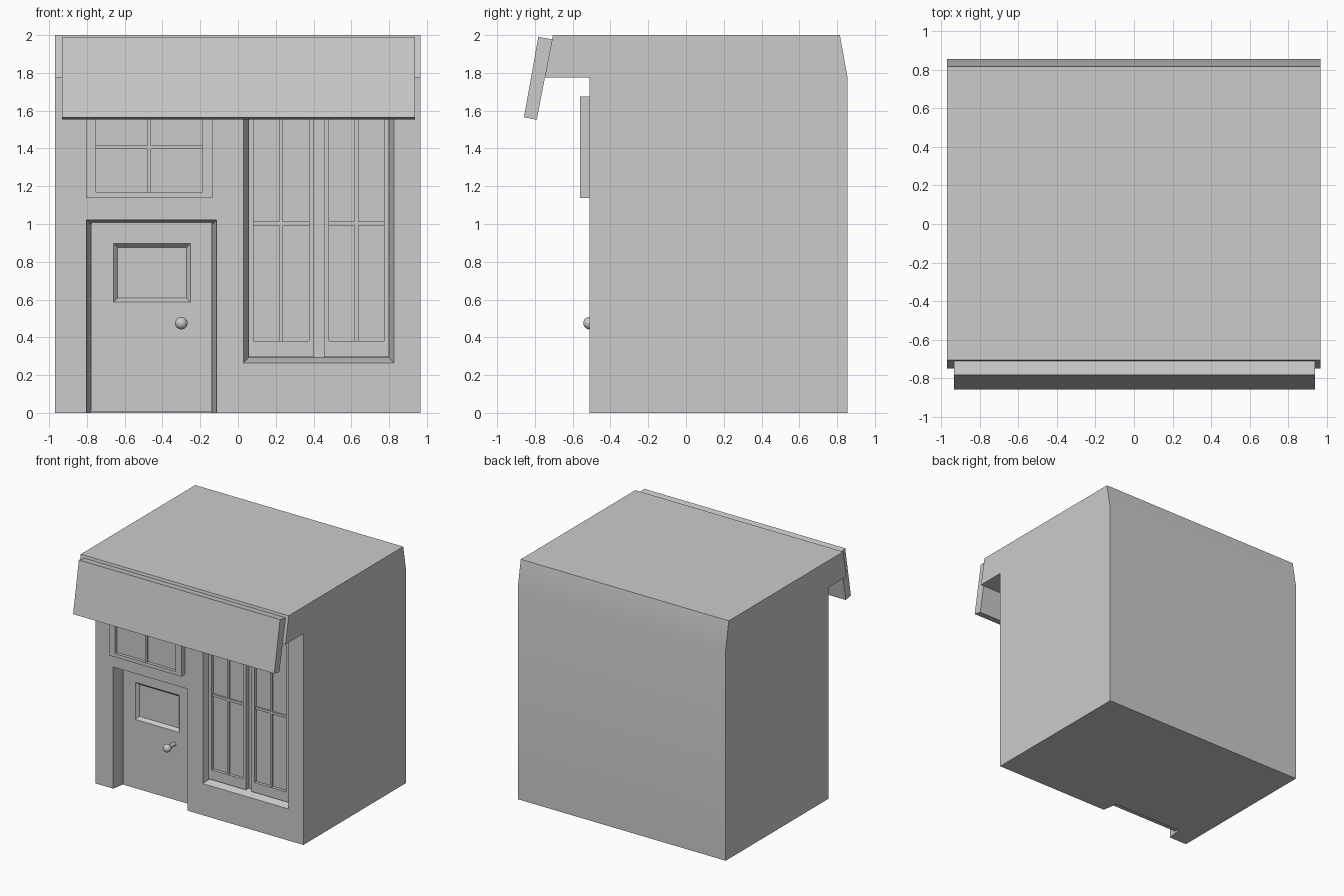
import bpy, bmesh
from mathutils import Vector

if "Cube" in bpy.data.objects:
    bpy.data.objects.remove(bpy.data.objects["Cube"])


def make(name, verts, faces):
    me = bpy.data.meshes.new(name)
    me.from_pydata(verts, [], faces)
    bm = bmesh.new()
    bm.from_mesh(me)
    bmesh.ops.recalc_face_normals(bm, faces=bm.faces)
    bm.to_mesh(me)
    bm.free()
    ob = bpy.data.objects.new(name, me)
    bpy.context.collection.objects.link(ob)
    return ob


def extrude_x(name, profile, x0, x1):
    """Side profile of (y, z) points swept from x0 to x1."""
    n = len(profile)
    verts = [(x, y, z) for x in (x0, x1) for y, z in profile]
    faces = [tuple(range(n)), tuple(range(n, 2 * n))]
    faces += [(i, (i + 1) % n, n + (i + 1) % n, n + i) for i in range(n)]
    return make(name, verts, faces)


def block(name, x0, x1, z0, z1, y0, y1, taper=0.0):
    """Box from y0 (front) to y1 (back), whose back face shrinks by taper."""
    verts = []
    for y, t in ((y0, 0), (y1, taper)):
        verts += [(x0 + t, y, z0 + t), (x1 - t, y, z0 + t),
                  (x1 - t, y, z1 - t), (x0 + t, y, z1 - t)]
    faces = [(0, 1, 2, 3), (4, 5, 6, 7)]
    faces += [(i, (i + 1) % 4, 4 + (i + 1) % 4, 4 + i) for i in range(4)]
    return make(name, verts, faces)


def cut(ob, *args, **kw):
    cutter = block("cutter", *args, **kw)
    mod = ob.modifiers.new("cut", 'BOOLEAN')
    mod.operation = 'DIFFERENCE'
    mod.solver = 'EXACT'
    mod.object = cutter
    bpy.context.view_layer.objects.active = ob
    bpy.ops.object.modifier_apply(modifier=mod.name)
    bpy.data.objects.remove(cutter)


def smooth(ob):
    bpy.ops.object.select_all(action='DESELECT')
    ob.select_set(True)
    bpy.context.view_layer.objects.active = ob
    bpy.ops.object.shade_smooth_by_angle()


def window(name, x0, x1, z0, z1, y0, y1, side, bottom, top):
    """Frame with a sunken pane and crossed glazing bars."""
    frame = block(name + "_frame", x0, x1, z0, z1, y0, y1)
    a, b, c, d = x0 + side, x1 - side, z0 + bottom, z1 - top
    cut(frame, a, b, c, d, y0 - 0.01, y0 + 0.025)
    xm, zm, w = (a + b) / 2, (c + d) / 2, 0.01
    block(name + "_upright_bar", xm - w, xm + w, c, d, y0 + 0.012, y0 + 0.028)
    block(name + "_cross_bar", a, b, zm - w, zm + w, y0 + 0.010, y0 + 0.028)


# building shell with overhanging flat roof
shell = extrude_x("building", [(-0.51, 0), (0.855, 0), (0.855, 1.775), (0.815, 2),
                               (-0.705, 2), (-0.748, 1.775), (-0.51, 1.775)], -0.968, 0.965)
cut(shell, -0.803, -0.113, -0.1, 1.022, -0.511, -0.38, taper=0.022)
cut(shell, 0.03, 0.825, 0.265, 1.70, -0.511, -0.43, taper=0.028)
smooth(shell)

# slanted sign board
extrude_x("sign_board", [(-0.782, 1.99), (-0.708, 1.978), (-0.79, 1.552), (-0.858, 1.565)],
          -0.932, 0.938)

# door with sunken panel
door = block("door", -0.775, -0.137, 0.008, 1.012, -0.42, -0.375)
cut(door, -0.66, -0.25, 0.585, 0.898, -0.421, -0.395, taper=0.022)
smooth(door)

# door knob: stem and ball
bpy.ops.mesh.primitive_cylinder_add(vertices=16, radius=0.017, depth=0.1,
                                    location=(-0.3, -0.46, 0.475),
                                    rotation=(1.5708, 0, 0))
bpy.context.object.name = "knob_stem"
smooth(bpy.context.object)
bpy.ops.mesh.primitive_uv_sphere_add(segments=20, ring_count=12, radius=0.033,
                                     location=(-0.3, -0.511, 0.475))
bpy.context.object.name = "knob"
smooth(bpy.context.object)

# raised window over the door
window("upper_window", -0.805, -0.135, 1.138, 1.675, -0.56, -0.505, 0.053, 0.03, 0.03)

# pair of tall sashes in the big recess
window("left_sash", 0.056, 0.402, 0.297, 1.675, -0.47, -0.425, 0.027, 0.083, 0.05)
window("right_sash", 0.456, 0.800, 0.297, 1.675, -0.47, -0.425, 0.027, 0.083, 0.05)
